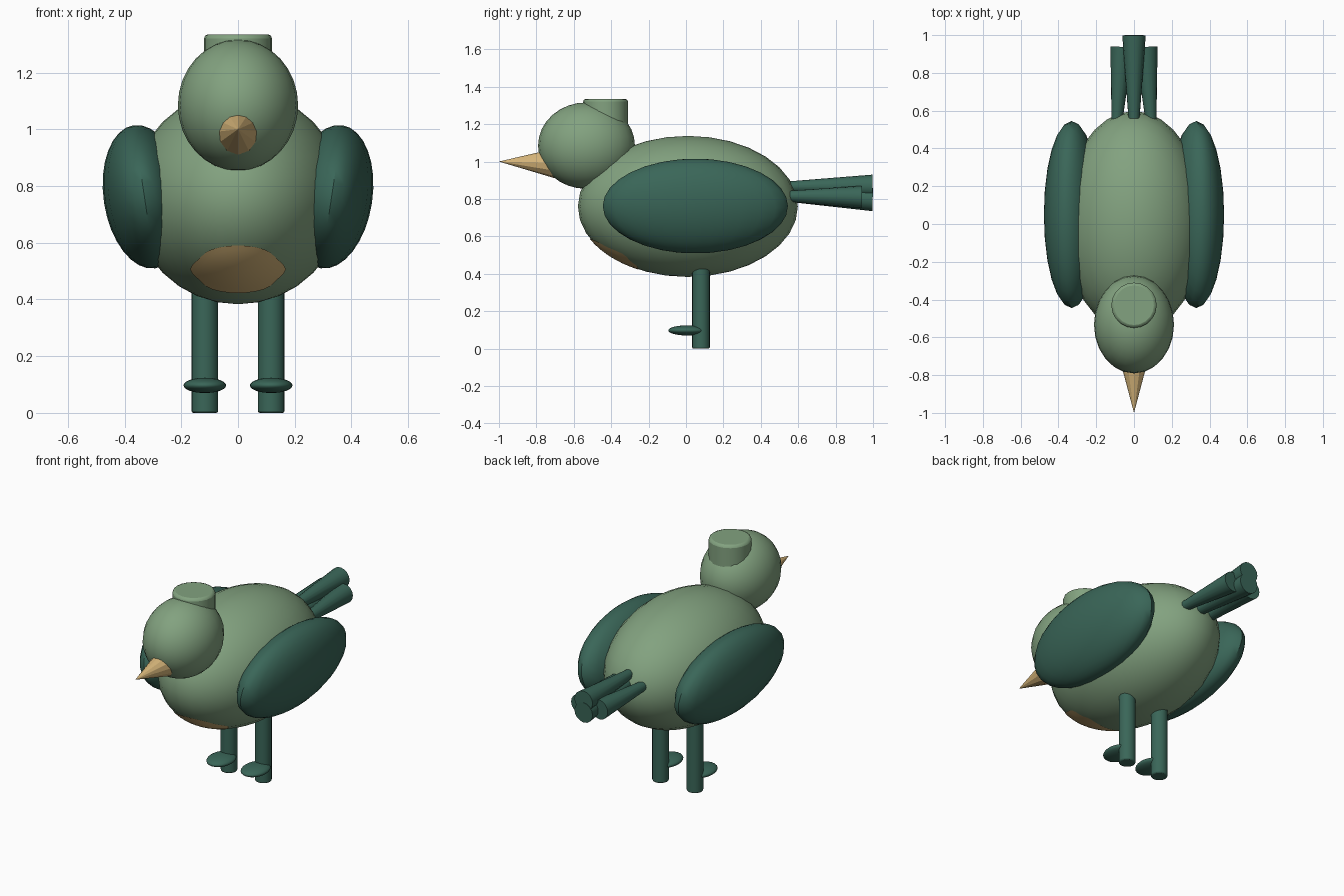
import bpy, bmesh, math
from mathutils import Vector

if "Cube" in bpy.data.objects:
    bpy.data.objects.remove(bpy.data.objects["Cube"])


def material(name, rgb):
    m = bpy.data.materials.new(name)
    m.diffuse_color = (*rgb, 1)
    m.use_nodes = True
    m.node_tree.nodes["Principled BSDF"].inputs["Base Color"].default_value = m.diffuse_color
    return m


SAGE = material("sage green", (0.225, 0.361, 0.214))
DARK = material("dark green", (0.042, 0.133, 0.098))
TAN = material("tan", (0.68, 0.468, 0.195))


def finish(name, mat, angle=40):
    ob = bpy.context.object
    ob.name = name
    ob.data.materials.append(mat)
    bpy.ops.object.transform_apply(location=False, rotation=False, scale=True)
    bpy.ops.object.shade_smooth_by_angle(angle=math.radians(angle))
    return ob


def ellipsoid(name, mat, loc, radii, rot=(0, 0, 0), segs=24, rings=16):
    bpy.ops.mesh.primitive_uv_sphere_add(segments=segs, ring_count=rings, radius=1,
                                         location=loc, rotation=rot)
    bpy.context.object.scale = radii
    return finish(name, mat)


def post(name, mat, x, y, z0, z1, r, bevel):
    bpy.ops.mesh.primitive_cylinder_add(vertices=20, radius=r, depth=z1 - z0,
                                        location=(x, y, (z0 + z1) / 2))
    ob = finish(name, mat)
    mod = ob.modifiers.new("rounded rims", 'BEVEL')
    mod.width, mod.segments = bevel, 2
    mod.limit_method, mod.angle_limit = 'ANGLE', math.radians(50)
    return ob


def cone(name, mat, start, end, r1, r2, sides, angle=40):
    a, b = Vector(start), Vector(end)
    rot = (b - a).to_track_quat('Z', 'Y').to_euler()
    bpy.ops.mesh.primitive_cone_add(vertices=sides, radius1=r1, radius2=r2,
                                    depth=(b - a).length, location=(a + b) / 2, rotation=rot)
    return finish(name, mat, angle)


# Body and head
BODY_C, BODY_R = (0, 0.01, 0.76), (0.375, 0.588, 0.377)
ellipsoid("body", SAGE, BODY_C, BODY_R, segs=32)
ellipsoid("head", SAGE, (0, -0.532, 1.085), (0.212, 0.259, 0.231))

# Flat-topped crest and faceted beak
post("crest", SAGE, 0, -0.43, 1.12, 1.335, 0.12, 0.015)
cone("beak", TAN, (0, -0.68, 0.99), (0, -1.0, 1.0), 0.085, 0, 12, 20)

# Wings, legs and feet
for side, s in (("left", -1), ("right", 1)):
    ellipsoid(side + "_wing", DARK, (s * 0.33, 0.05, 0.762), (0.144, 0.495, 0.255),
              rot=(0, s * 0.15, 0))
    post(side + "_leg", DARK, s * 0.117, 0.08, 0, 0.47, 0.047, 0.007)
    ellipsoid(side + "_foot", DARK, (s * 0.117, 0.005, 0.097), (0.075, 0.1, 0.027))
    cone(side + "_tail_feather", DARK, (s * 0.093, 0.5, 0.815), (s * 0.065, 0.937, 0.81),
         0.025, 0.06, 16)

# Central tail feathers
cone("upper_tail_feather", DARK, (0, 0.5, 0.865), (0, 0.998, 0.868), 0.025, 0.062, 16)
cone("lower_tail_feather", DARK, (0, 0.5, 0.815), (0, 0.998, 0.797), 0.025, 0.062, 16)

# Belly patch: thin disc wrapped on the underside of the breast
bm = bmesh.new()


def on_body(x, z):
    u, w = x / BODY_R[0], (z - BODY_C[2]) / BODY_R[2]
    y = -BODY_R[1] * math.sqrt(max(0.0, 1 - u * u - w * w))
    return bm.verts.new(Vector((x, y, z - BODY_C[2])) * 1.003 + Vector(BODY_C))


SIDES, RINGS = 32, 5
middle = on_body(0, 0.507)
previous = None
for k in range(1, RINGS + 1):
    f = k / RINGS
    ring = []
    for i in range(SIDES):
        t = 2 * math.pi * i / SIDES
        wobble = 1 + 0.05 * math.cos(6 * t)
        ring.append(on_body(0.16 * f * wobble * math.cos(t),
                            0.507 + 0.084 * f * math.sin(t)))
    for i in range(SIDES):
        j = (i + 1) % SIDES
        if previous:
            bm.faces.new((previous[i], ring[i], ring[j], previous[j]))
        else:
            bm.faces.new((middle, ring[i], ring[j]))
    previous = ring
mesh = bpy.data.meshes.new("belly_patch")
bm.to_mesh(mesh)
bm.free()
mesh.materials.append(TAN)
mesh.shade_smooth()
bpy.context.collection.objects.link(bpy.data.objects.new("belly_patch", mesh))
